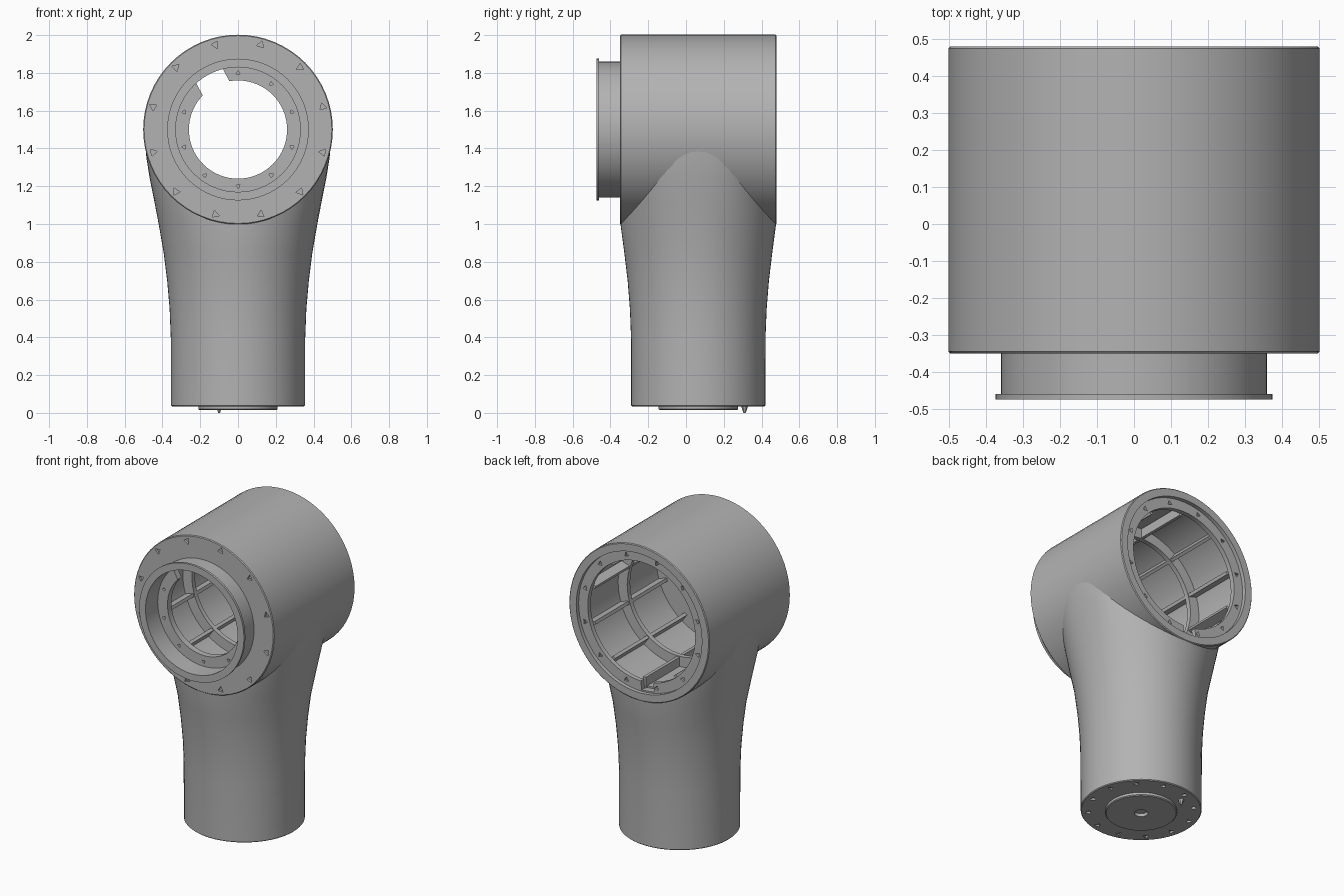
import bpy, bmesh
from math import cos, sin, pi, tau, radians
from mathutils import Matrix, Vector

cube = bpy.data.objects.get("Cube")
if cube:
    bpy.data.objects.remove(cube, do_unlink=True)

grey = bpy.data.materials.new("plain grey")
grey.use_nodes = True
colour = (0.45, 0.45, 0.45, 1)
grey.diffuse_color = colour
grey.node_tree.nodes["Principled BSDF"].inputs["Base Color"].default_value = colour

MID_Y, HUB_Z = 0.065, 1.5
HUB = Matrix.Translation((0, 0, HUB_Z)) @ Matrix.Rotation(pi / 2, 4, 'X')  # local z -> -y
FOOT = Matrix.Translation((0, MID_Y, 0))


def make(name, bm):
    bmesh.ops.recalc_face_normals(bm, faces=bm.faces)
    mesh = bpy.data.meshes.new(name)
    bm.to_mesh(mesh)
    bm.free()
    mesh.materials.append(grey)
    ob = bpy.data.objects.new(name, mesh)
    bpy.context.collection.objects.link(ob)
    return ob


def smooth(ob, angle=30):
    bpy.ops.object.select_all(action='DESELECT')
    ob.select_set(True)
    bpy.context.view_layer.objects.active = ob
    bpy.ops.object.shade_smooth_by_angle(angle=radians(angle))


def skin(bm, rings, loop):
    """Bridge rings of vertices; loop closes last ring to first, else ends are capped."""
    count = len(rings[0])
    for i in range(len(rings) if loop else len(rings) - 1):
        a, b = rings[i], rings[(i + 1) % len(rings)]
        for j in range(count):
            k = (j + 1) % count
            bm.faces.new((a[j], a[k], b[k], b[j]))
    if not loop:
        bm.faces.new(rings[0])
        bm.faces.new(rings[-1])


def lathe(name, profile, frame, seg=64):
    """Spin a closed (radius, height) profile about the frame's z axis."""
    bm = bmesh.new()
    rings = [[bm.verts.new(frame @ Vector((r * cos(tau * j / seg), r * sin(tau * j / seg), h)))
              for j in range(seg)] for r, h in profile]
    skin(bm, rings, True)
    return make(name, bm)


def add_box(bm, frame, angle, r0, r1, width, h0, h1):
    """Radial box, at an angle round the frame's z axis."""
    m = (frame @ Matrix.Rotation(radians(angle), 4, 'Z')
         @ Matrix.Translation(((r0 + r1) / 2, 0, (h0 + h1) / 2))
         @ Matrix.Diagonal((r1 - r0, width, h1 - h0, 1)))
    bmesh.ops.create_cube(bm, size=1, matrix=m)


def add_pits(bm, frame, radius, height, size, count=12):
    """Circle of small triangular pits."""
    for i in range(count):
        m = (frame @ Matrix.Rotation(tau * (i + 0.5) / count, 4, 'Z')
             @ Matrix.Translation((radius, 0, height)) @ Matrix.Rotation(i * 1.3, 4, 'Z'))
        bmesh.ops.create_cone(bm, cap_ends=True, segments=3, radius1=size, radius2=size,
                              depth=0.03, matrix=m)


def cut(ob, bm):
    cutter = make("cutter", bm)
    cutter.hide_render = True
    mod = ob.modifiers.new("cut", 'BOOLEAN')
    mod.operation, mod.solver, mod.object = 'DIFFERENCE', 'EXACT', cutter
    bpy.context.view_layer.objects.active = ob
    bpy.ops.object.modifier_apply(modifier="cut")
    bpy.data.objects.remove(cutter, do_unlink=True)


# Hollow head with front collar, lip and recessed back rim (height is towards the front)
head = lathe("head", [
    (0.497, 0.35), (0.502, 0.345), (0.502, -0.475), (0.497, -0.48), (0.45, -0.48), (0.45, -0.455),
    (0.385, -0.455), (0.385, -0.425), (0.43, -0.425), (0.43, 0.31), (0.26, 0.31), (0.26, 0.35),
    (0.33, 0.35), (0.33, 0.475), (0.375, 0.475), (0.375, 0.46), (0.36, 0.46), (0.36, 0.35)], HUB)
bm = bmesh.new()
add_pits(bm, HUB, 0.465, 0.35, 0.022)
add_pits(bm, HUB, 0.418, -0.455, 0.018)
add_pits(bm, HUB, 0.3, 0.35, 0.013, 10)
add_box(bm, HUB, 118, 0.2, 0.345, 0.16, 0.29, 0.37)
add_box(bm, HUB, 264, 0.35, 0.44, 0.09, -0.47, -0.41)
cut(head, bm)
smooth(head)

# Stiffening fins and hoop inside the head
bm = bmesh.new()
for i in range(10):
    add_box(bm, HUB, 36 * i + 18, 0.37, 0.44, 0.02, -0.425, 0.31)
make("inner_fins", bm)
smooth(lathe("inner_hoop", [(0.365, -0.08), (0.44, -0.08), (0.44, -0.05), (0.365, -0.05)], HUB))

# Flared arm: (height, half width, half depth, squareness)
bm = bmesh.new()
rings = []
for z, wide, deep, power in [
        (0.035, 0.35, 0.35, 2), (0.04, 0.355, 0.355, 2), (0.4, 0.356, 0.356, 2),
        (0.55, 0.362, 0.362, 2), (0.7, 0.375, 0.374, 2), (0.85, 0.394, 0.392, 2),
        (1.0, 0.42, 0.412, 2.1), (1.12, 0.443, 0.412, 2.25), (1.24, 0.467, 0.412, 2.4),
        (1.35, 0.485, 0.412, 2.5), (1.45, 0.493, 0.412, 2.5)]:
    ring = []
    for j in range(64):
        c, s = cos(tau * j / 64), sin(tau * j / 64)
        k = (abs(c) ** power + abs(s) ** power) ** (-1 / power)
        ring.append(bm.verts.new((wide * c * k, MID_Y + deep * s * k, z)))
    rings.append(ring)
skin(bm, rings, False)
arm = make("arm", bm)
bm = bmesh.new()
bmesh.ops.create_cone(bm, cap_ends=True, segments=64, radius1=0.46, radius2=0.46, depth=2, matrix=HUB)
add_pits(bm, FOOT, 0.31, 0.035, 0.022)
cut(arm, bm)
smooth(arm)

# Base disc with a centre hole, and a small locating pin
base = lathe("base_disc", [(0.04, 0.015), (0.205, 0.015), (0.21, 0.02), (0.21, 0.04), (0.04, 0.04)], FOOT)
smooth(base)
bm = bmesh.new()
bmesh.ops.create_cone(bm, cap_ends=True, segments=6, radius1=0.006, radius2=0.02, depth=0.04,
                      matrix=Matrix.Translation((-0.1, 0.31, 0.02)))
make("base_pin", bm)
